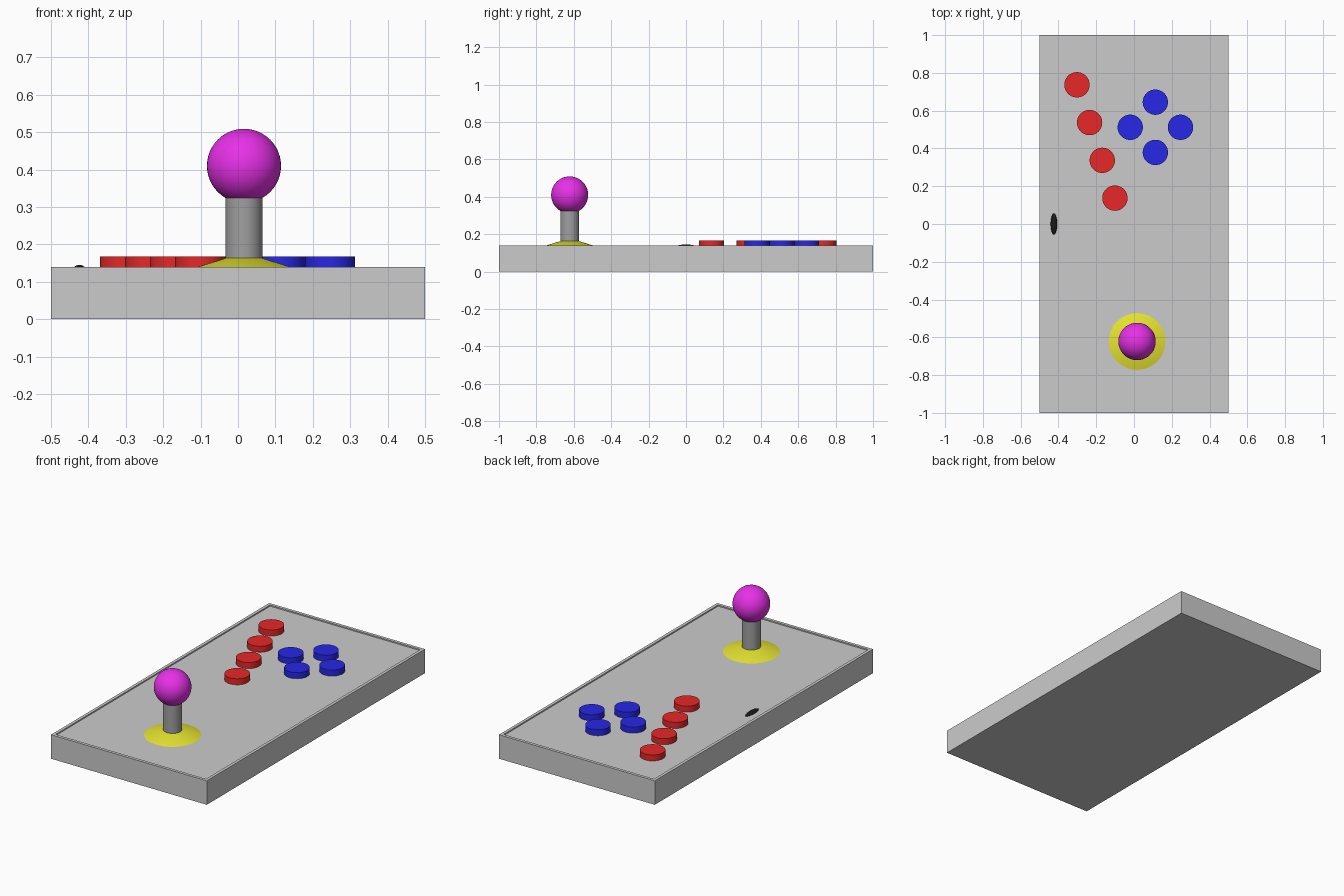
import bpy, bmesh
from mathutils import Matrix

if "Cube" in bpy.data.objects:
    bpy.data.objects.remove(bpy.data.objects["Cube"])

PANEL = 0.132   # recessed top panel height


def material(name, rgb):
    m = bpy.data.materials.new(name)
    m.diffuse_color = (*rgb, 1)
    m.use_nodes = True
    m.node_tree.nodes["Principled BSDF"].inputs["Base Color"].default_value = m.diffuse_color
    return m


red = material("red", (0.8, 0.02, 0.02))
blue = material("blue", (0.02, 0.02, 0.8))
yellow = material("yellow", (0.8, 0.78, 0.03))
magenta = material("magenta", (0.8, 0.03, 0.8))
dark = material("dark_grey", (0.35, 0.35, 0.35))
black = material("black", (0.01, 0.01, 0.01))


def finish(name, bm, mat=None, smooth=True):
    mesh = bpy.data.meshes.new(name)
    bm.to_mesh(mesh)
    bm.free()
    ob = bpy.data.objects.new(name, mesh)
    bpy.context.collection.objects.link(ob)
    if mat:
        mesh.materials.append(mat)
    if smooth:
        bpy.ops.object.select_all(action='DESELECT')
        ob.select_set(True)
        bpy.context.view_layer.objects.active = ob
        bpy.ops.object.shade_smooth_by_angle(angle=0.6)
    return ob


def cone(name, x, y, z0, z1, r0, r1, mat, sides=48):
    bm = bmesh.new()
    bmesh.ops.create_cone(bm, cap_ends=True, segments=sides, radius1=r0, radius2=r1,
                          depth=z1 - z0, matrix=Matrix.Translation((x, y, (z0 + z1) / 2)))
    return finish(name, bm, mat)


def ellipsoid(name, loc, size, mat):
    bm = bmesh.new()
    bmesh.ops.create_uvsphere(bm, u_segments=48, v_segments=24, radius=1,
                              matrix=Matrix.Translation(loc) @ Matrix.Diagonal((*size, 1)))
    return finish(name, bm, mat)


# Case: slab with a thin rim around a slightly sunken panel
bm = bmesh.new()
bmesh.ops.create_cube(bm, size=1, matrix=Matrix.Translation((0, 0, 0.0695))
                      @ Matrix.Diagonal((1, 2, 0.139, 1)))
top = max(bm.faces, key=lambda f: f.calc_center_median().z)
bmesh.ops.inset_region(bm, faces=[top], thickness=0.025)
sunk = bmesh.ops.extrude_discrete_faces(bm, faces=[top])["faces"][0]
for v in sunk.verts:
    v.co.z = PANEL
finish("case", bm, smooth=False)

# Joystick: flared collar, shaft, ball
SX, SY = 0.016, -0.622
cone("stick_collar", SX, SY, PANEL, 0.163, 0.15, 0.05, yellow)
cone("stick_shaft", SX, SY, PANEL, 0.35, 0.05, 0.05, dark)
ellipsoid("stick_ball", (SX, SY, 0.41), (0.099,) * 3, magenta)

# Slanted row of red buttons
for i in range(4):
    cone(f"red_button_{i + 1}", -0.302 + 0.067 * i, 0.737 - 0.2 * i,
         PANEL, 0.167, 0.067, 0.067, red)

# Diamond of blue buttons
for i, (dx, dy) in enumerate([(0, 1), (-1, 0), (1, 0), (0, -1)]):
    cone(f"blue_button_{i + 1}", 0.113 + 0.133 * dx, 0.512 + 0.133 * dy,
         PANEL, 0.167, 0.067, 0.067, blue)

# Small oval switch near the left edge
ellipsoid("oval_switch", (-0.424, 0, PANEL), (0.017, 0.056, 0.013), black)
